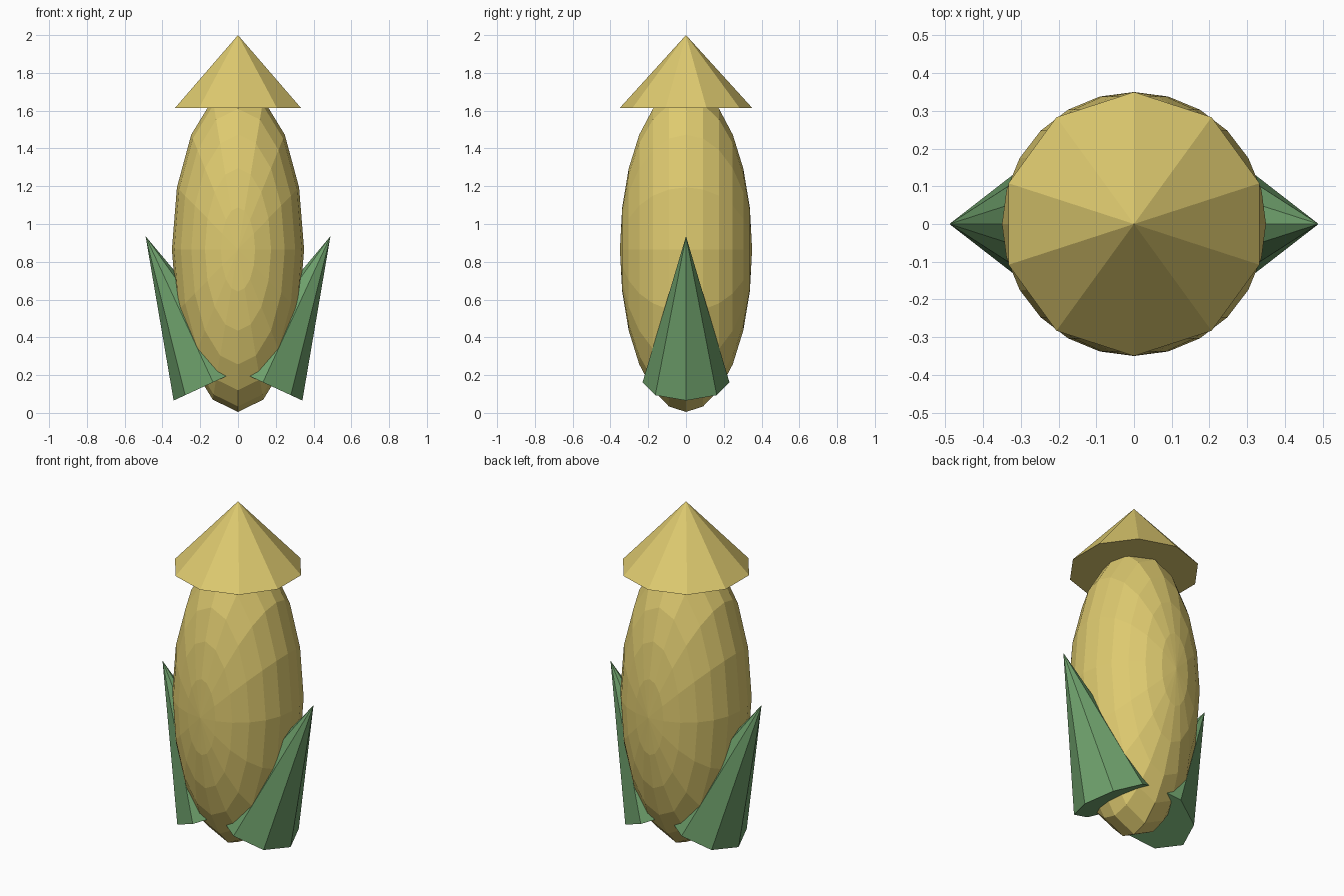
import bpy
from math import radians, sin, cos

cube = bpy.data.objects.get("Cube")
if cube:
    bpy.data.objects.remove(cube, do_unlink=True)


def make_material(name, colour):
    mat = bpy.data.materials.new(name)
    mat.use_nodes = True
    mat.diffuse_color = colour
    mat.node_tree.nodes["Principled BSDF"].inputs["Base Color"].default_value = colour
    return mat


def finish(name, mat):
    obj = bpy.context.object
    obj.name = name
    obj.data.materials.append(mat)
    bpy.ops.object.shade_flat()
    return obj


def add_cone(name, mat, sides, radius, height, base, tilt=0.0):
    """Closed cone standing on the centre of its base, tilted about y."""
    half = height / 2
    centre = (base[0] + half * sin(tilt), base[1], base[2] + half * cos(tilt))
    bpy.ops.mesh.primitive_cone_add(vertices=sides, radius1=radius, depth=height,
                                    location=centre, rotation=(0, tilt, 0))
    return finish(name, mat)


corn_yellow = make_material("corn yellow", (0.73, 0.59, 0.16, 1))
leaf_green = make_material("leaf green", (0.155, 0.35, 0.147, 1))

# Cob: stretched faceted sphere with its poles facing front and back
bpy.ops.mesh.primitive_uv_sphere_add(segments=16, ring_count=12, radius=1,
                                     location=(0, 0, 0.865), rotation=(radians(90), 0, 0))
cob = finish("cob", corn_yellow)
cob.scale = (0.35, 0.86, 0.35)

# Pointed cap on top
add_cone("cap", corn_yellow, 10, 0.35, 0.385, (0, 0, 1.615))

# Husk leaves leaning outwards on both sides
for name, side in (("left_leaf", 1), ("right_leaf", -1)):
    add_cone(name, leaf_green, 8, 0.23, 0.852, (side * 0.132, 0, 0.162), side * radians(24.8))
